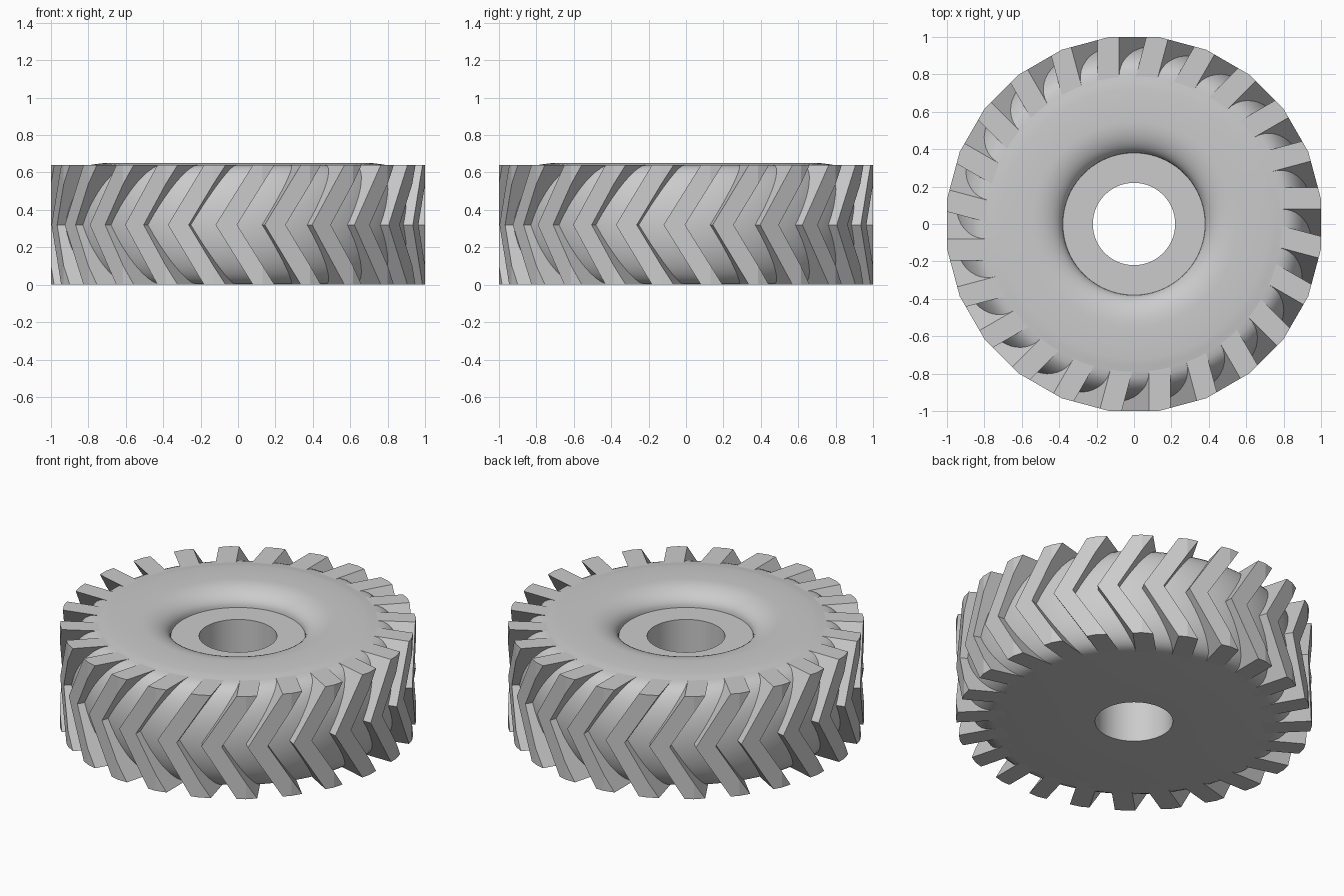
import bpy, bmesh
from math import sin, cos, pi, radians
from mathutils import Matrix, Vector

cube = bpy.data.objects.get("Cube")
if cube:
    bpy.data.objects.remove(cube, do_unlink=True)

LUGS = 24
HEIGHT = 0.64
HALF = HEIGHT / 2
STEP = 2 * pi / LUGS

rubber = bpy.data.materials.new("rubber_grey")
rubber.use_nodes = True
grey = (0.6, 0.6, 0.6, 1)
rubber.diffuse_color = grey
rubber.node_tree.nodes["Principled BSDF"].inputs["Base Color"].default_value = grey


def add_object(name, bm, smooth=None):
    bmesh.ops.recalc_face_normals(bm, faces=bm.faces)
    mesh = bpy.data.meshes.new(name)
    bm.to_mesh(mesh)
    bm.free()
    obj = bpy.data.objects.new(name, mesh)
    obj.data.materials.append(rubber)
    bpy.context.collection.objects.link(obj)
    if smooth:
        bpy.ops.object.select_all(action='DESELECT')
        obj.select_set(True)
        bpy.context.view_layer.objects.active = obj
        bpy.ops.object.shade_smooth_by_angle(angle=radians(smooth))
    return obj


def lathe(name, profile, segments):
    """Revolve a closed (radius, z) profile around the z axis."""
    bm = bmesh.new()
    rings = [[bm.verts.new((r * cos(2 * pi * i / segments), r * sin(2 * pi * i / segments), z))
              for i in range(segments)] for r, z in profile]
    for a, b in zip(rings, rings[1:] + rings[:1]):
        for i in range(segments):
            j = (i + 1) % segments
            bm.faces.new((a[i], a[j], b[j], b[i]))
    return add_object(name, bm, 35)


# Tyre body: bored hub, flat base, bulging tread wall, dished top
bulge = [(0.79 + 0.165 * max(0, cos(a)) ** 0.9, HALF + HALF * sin(a))
         for a in (-pi / 2 + pi * i / 20 for i in range(21))]
dish = [(0.38 + 0.17 * sin(a), 0.55 + 0.1 * cos(a) ** 1.0)
        for a in (pi / 2 * i / 10 for i in range(11))]
# rounded lip falling steeply toward the hub
dish = [(0.55 - 0.17 * sin(a), 0.55 + 0.1 * cos(a))
        for a in (pi / 2 * i / 10 for i in range(11))]
profile = [(0.22, 0)] + bulge + [(0.76, 0.645), (0.72, 0.65)] + dish + [(0.22, 0.55)]
lathe("tyre_body", profile, 96)

# One chevron lug, extruded outward then trimmed by the flat outer sides
TIP, THICK, SWEEP = -0.12, 0.115, 0.2
outline = [(TIP, HALF), (TIP + SWEEP, 0), (TIP + SWEEP + THICK, 0),
           (TIP + THICK, HALF), (TIP + SWEEP + THICK, HEIGHT), (TIP + SWEEP, HEIGHT)]
lug = bmesh.new()
base = lug.faces.new([lug.verts.new((x, -0.72, z)) for x, z in outline])
ext = bmesh.ops.extrude_face_region(lug, geom=[base])
bmesh.ops.translate(lug, vec=(0, -0.4, 0),
                    verts=[v for v in ext["geom"] if isinstance(v, bmesh.types.BMVert)])
for turn in (0, STEP):
    normal = Vector((sin(turn), -cos(turn), 0))
    cut = bmesh.ops.bisect_plane(lug, geom=lug.verts[:] + lug.edges[:] + lug.faces[:],
                                 plane_co=normal, plane_no=normal, clear_outer=True)
    bmesh.ops.holes_fill(lug, edges=[e for e in lug.edges if e.is_boundary], sides=0)
bmesh.ops.recalc_face_normals(lug, faces=lug.faces)
lug_mesh = bpy.data.meshes.new("lug_shape")
lug.to_mesh(lug_mesh)
lug.free()

# Ring of lugs
ring = bmesh.new()
for i in range(LUGS):
    start = len(ring.verts)
    ring.from_mesh(lug_mesh)
    ring.verts.ensure_lookup_table()
    bmesh.ops.rotate(ring, verts=ring.verts[start:], cent=(0, 0, 0),
                     matrix=Matrix.Rotation(i * STEP, 3, 'Z'))
bpy.data.meshes.remove(lug_mesh)
add_object("tread_lugs", ring)
